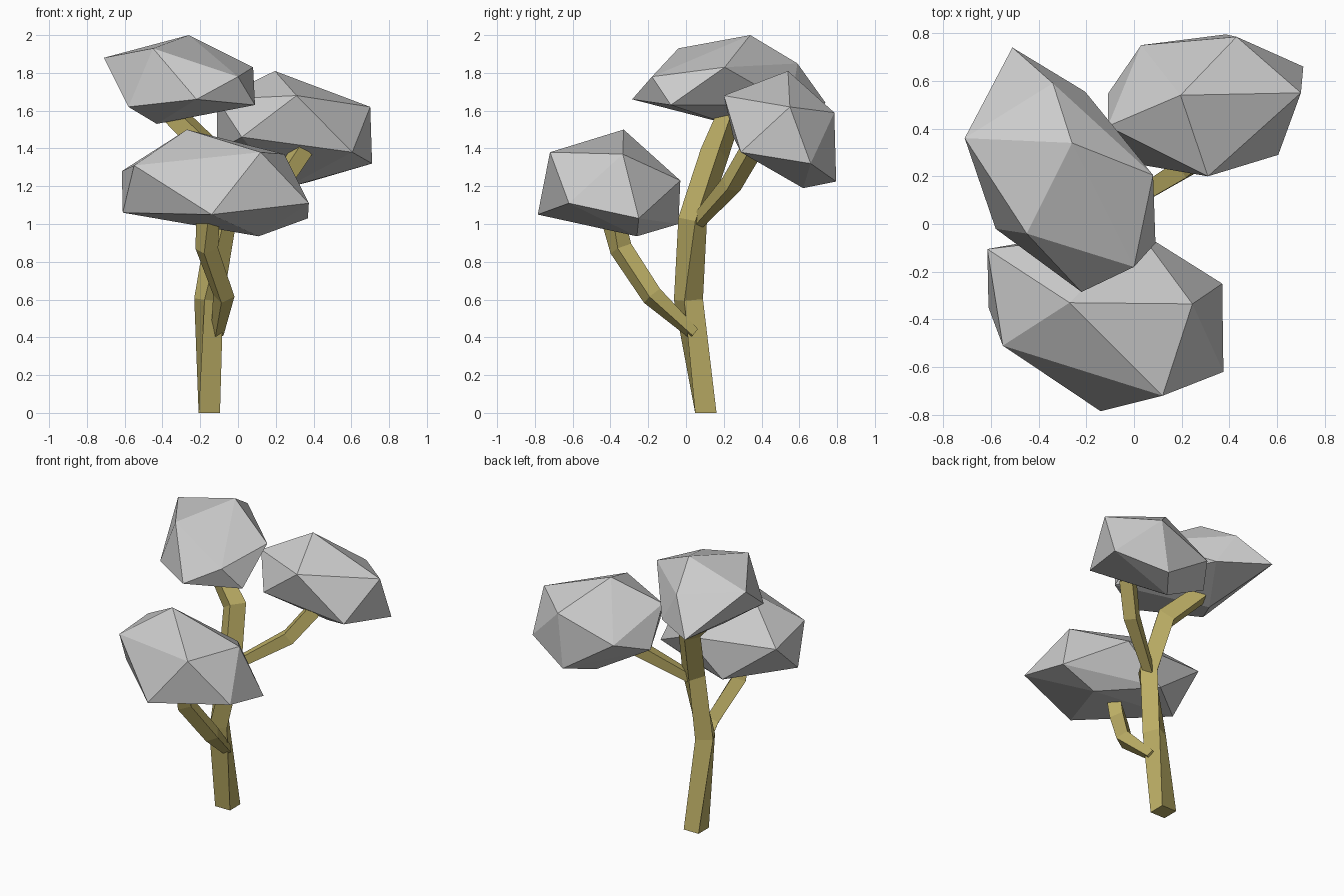
import bpy, bmesh
from math import cos, sin, pi, radians
from mathutils import Vector

if "Cube" in bpy.data.objects:
    bpy.data.objects.remove(bpy.data.objects["Cube"])

bark = bpy.data.materials.new("bark")
bark.diffuse_color = (0.5, 0.42, 0.13, 1)
bark.use_nodes = True
bark.node_tree.nodes["Principled BSDF"].inputs["Base Color"].default_value = bark.diffuse_color


def finish(bm, name, mat=None):
    bmesh.ops.recalc_face_normals(bm, faces=bm.faces[:])
    me = bpy.data.meshes.new(name)
    bm.to_mesh(me)
    bm.free()
    ob = bpy.data.objects.new(name, me)
    bpy.context.collection.objects.link(ob)
    if mat:
        me.materials.append(mat)
    return ob


def limb(name, stations, flat_base=False):
    """Four-sided tube; each station is (x, y, z, corner radius, twist in degrees)."""
    bm = bmesh.new()
    pts = [Vector(s[:3]) for s in stations]
    n = len(pts)
    rings = []
    for i, (x, y, z, r, twist) in enumerate(stations):
        t = Vector((0, 0, 0))
        if i > 0:
            t += (pts[i] - pts[i - 1]).normalized()
        if i < n - 1:
            t += (pts[i + 1] - pts[i]).normalized()
        if flat_base and i == 0:
            t = Vector((0, 0, 1))
        q = Vector((0, 0, 1)).rotation_difference(t.normalized())
        ring = []
        for k in range(4):
            a = radians(twist - 45) + k * pi / 2
            ring.append(bm.verts.new(pts[i] + q @ Vector((r * cos(a), r * sin(a), 0))))
        rings.append(ring)
    for a, b in zip(rings, rings[1:]):
        for k in range(4):
            j = (k + 1) % 4
            bm.faces.new((a[k], a[j], b[j], b[k]))
    bm.faces.new(rings[0][::-1])
    bm.faces.new(rings[-1])
    return finish(bm, name, bark)


def foliage(name, points):
    """Faceted leaf clump: hull round twelve points."""
    bm = bmesh.new()
    for p in points:
        bm.verts.new(p)
    bmesh.ops.convex_hull(bm, input=bm.verts[:])
    bmesh.ops.delete(bm, geom=[v for v in bm.verts if not v.link_faces], context='VERTS')
    return finish(bm, name)


# Trunk, twisting as it rises
limb("trunk", [(-.152, .105, 0, .08, 0), (-.155, .013, .60, .08, 29),
               (-.085, .035, 1.02, .078, 56), (-.13, .15, 1.37, .078, 60),
               (-.34, .23, 1.58, .065, 60)], flat_base=True)

# Side branches
limb("front_branch", [(-.11, .04, .42, .035, 30), (-.075, -.18, .62, .058, 30),
                      (-.165, -.345, .87, .062, 30), (-.16, -.385, 1.02, .062, 45)])
limb("rear_branch", [(-.07, .06, 1.01, .04, 30), (.22, .24, 1.21, .058, 30),
                     (.34, .345, 1.39, .06, 30)])

# Leaf clumps
foliage("top_foliage", [
    (-.26, .34, 2.0), (-.71, .36, 1.88), (-.45, -.04, 1.93), (.08, .205, 1.83),
    (0, -.18, 1.78), (-.34, .59, 1.85), (-.22, -.285, 1.66), (-.58, -.02, 1.62),
    (-.51, .74, 1.64), (.09, -.08, 1.63), (-.205, .555, 1.63), (-.43, .22, 1.53)])
foliage("front_foliage", [
    (-.27, -.33, 1.5), (.12, -.72, 1.38), (-.55, -.51, 1.31), (.245, -.335, 1.37),
    (-.615, -.105, 1.28), (.02, -.03, 1.23), (-.61, -.35, 1.06), (-.14, -.785, 1.05),
    (.375, -.62, 1.11), (.37, -.25, 1.03), (-.25, -.04, 1.0), (.11, -.26, .935)])
foliage("rear_foliage", [
    (.195, .54, 1.81), (.31, .2, 1.68), (.7, .55, 1.62), (.43, .785, 1.59),
    (.03, .75, 1.46), (-.11, .41, 1.66), (.605, .29, 1.38), (.71, .66, 1.32),
    (.385, .795, 1.225), (-.11, .545, 1.39), (.02, .25, 1.46), (.25, .62, 1.19)])
